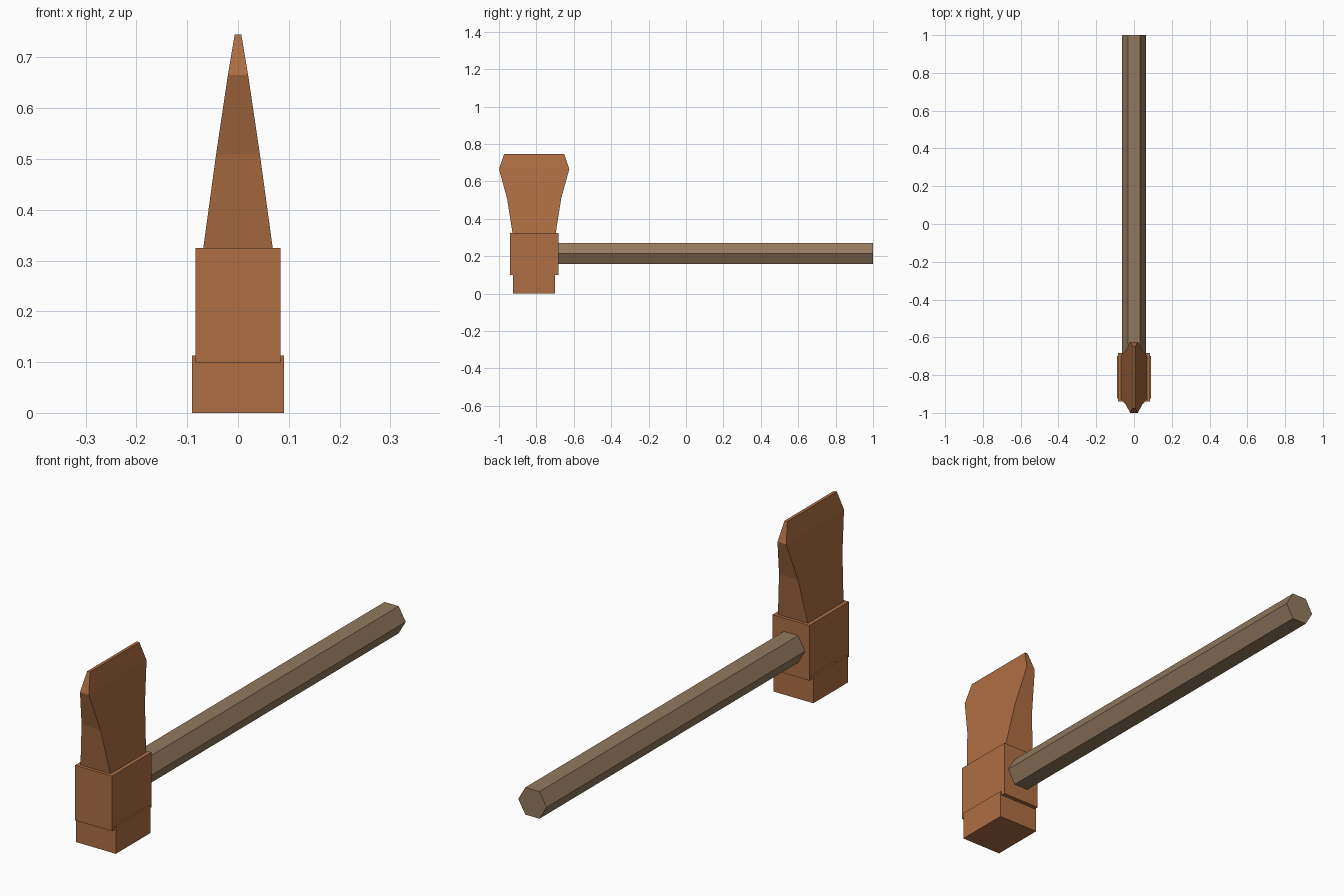
import bpy, bmesh, math

if "Cube" in bpy.data.objects:
    bpy.data.objects.remove(bpy.data.objects["Cube"])

HEAD_Y = -0.812


def material(name, rgb):
    m = bpy.data.materials.new(name)
    m.diffuse_color = (*rgb, 1)
    m.use_nodes = True
    m.node_tree.nodes["Principled BSDF"].inputs["Base Color"].default_value = m.diffuse_color
    return m


copper = material("copper brown", (0.42, 0.155, 0.056))
wood = material("dull wood", (0.29, 0.195, 0.112))


def loft(name, rings, mat):
    """Skin a stack of point rings into a closed, flat-shaded solid."""
    bm = bmesh.new()
    loops = [[bm.verts.new(p) for p in ring] for ring in rings]
    n = len(loops[0])
    for a, b in zip(loops, loops[1:]):
        for i in range(n):
            j = (i + 1) % n
            bm.faces.new((a[i], a[j], b[j], b[i]))
    bm.faces.new(loops[0][::-1])
    bm.faces.new(loops[-1])
    bmesh.ops.recalc_face_normals(bm, faces=bm.faces)
    me = bpy.data.meshes.new(name)
    bm.to_mesh(me)
    bm.free()
    me.materials.append(mat)
    ob = bpy.data.objects.new(name, me)
    bpy.context.collection.objects.link(ob)
    return ob


def rect(hx, hy, z):
    """Rectangle ring around the head axis."""
    return [(sx * hx, HEAD_Y + sy * hy, z)
            for sx, sy in ((-1, -1), (1, -1), (1, 1), (-1, 1))]


def hexagon(r, y, z):
    """Hexagon ring with corners on the left and right."""
    return [(r * math.cos(k * math.pi / 3), y, z + r * math.sin(k * math.pi / 3))
            for k in range(6)]


# Head: striking block, socket block and flared blade
loft("striking_block", [rect(0.0905, 0.112, 0), rect(0.0905, 0.112, 0.113)], copper)
loft("socket_block", [rect(0.084, 0.129, 0.098), rect(0.084, 0.129, 0.325)], copper)
loft("blade", [rect(0.069, 0.115, 0.32), rect(0.043, 0.145, 0.51),
               rect(0.02, 0.188, 0.665), rect(0.0065, 0.161, 0.745)], copper)

# Six-sided handle
loft("handle", [hexagon(0.0645, -0.75, 0.214), hexagon(0.0645, 1.0, 0.214)], wood)
